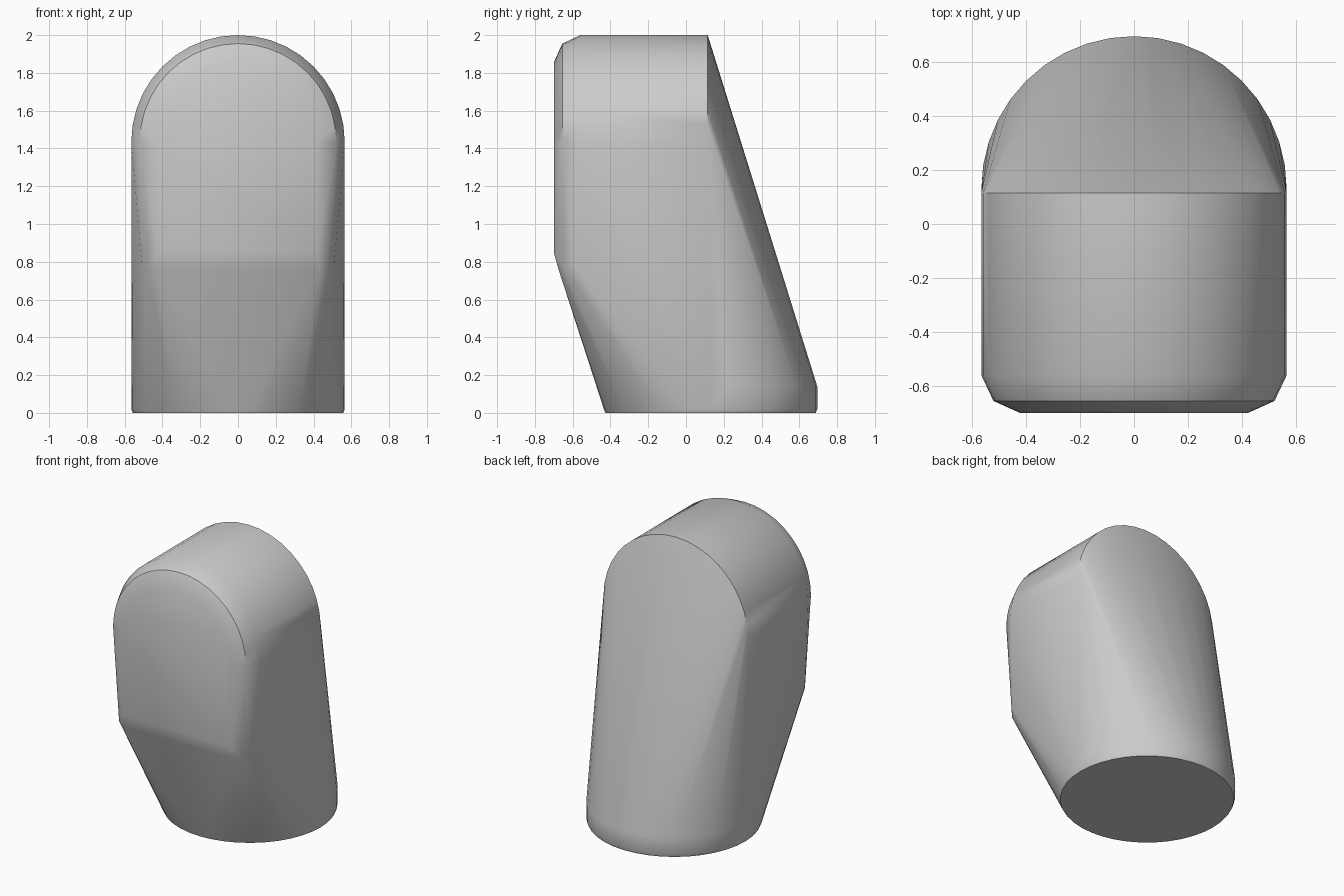
import bpy, bmesh, math

cube = bpy.data.objects.get("Cube")
if cube:
    bpy.data.objects.remove(cube, do_unlink=True)

RADIUS = 0.565      # shared by the arch and the foot
ARCH_Z = 1.435      # height where the arch starts to curve
FOOT_Y = 0.13       # centre of the round foot


def arch(y, inset, segments=20):
    """Half circle standing upright at depth y."""
    r = RADIUS - inset
    return [(r * math.cos(math.pi * i / segments), y,
             ARCH_Z + r * math.sin(math.pi * i / segments))
            for i in range(segments + 1)]


def foot_ring(z, r, segments=40):
    """Horizontal ring of the foot."""
    return [(r * math.cos(math.tau * i / segments),
             FOOT_Y + r * math.sin(math.tau * i / segments), z)
            for i in range(segments)]


def pair(x, y, z):
    return [(-x, y, z), (x, y, z)]


# Flat front panel with a rounded rim, narrowing towards its lower corners
points = arch(-0.7, 0.145) + arch(-0.655, 0.045) + arch(-0.56, 0)
points += pair(0.42, -0.7, 0.85) + pair(0.43, -0.675, 0.76)
points += pair(0.48, -0.645, 0.77) + pair(0.51, -0.6, 0.8)
# Sharp back edge of the arch
points += arch(0.115, 0)
# Round foot with a slightly eased bottom edge
points += foot_ring(0, 0.557) + foot_ring(0.02, RADIUS) + foot_ring(0.14, RADIUS)

# Skin wrapped tightly around the arch and the foot
bm = bmesh.new()
for p in points:
    bm.verts.new(p)
hull = bmesh.ops.convex_hull(bm, input=bm.verts[:])
loose = {g for g in hull["geom_interior"] + hull["geom_unused"]
         if isinstance(g, bmesh.types.BMVert)}
bmesh.ops.delete(bm, geom=list(loose), context="VERTS")
bmesh.ops.dissolve_limit(bm, angle_limit=math.radians(0.5),
                         verts=bm.verts[:], edges=bm.edges[:])
bmesh.ops.recalc_face_normals(bm, faces=bm.faces[:])
mesh = bpy.data.meshes.new("slanted_arch_body")
bm.to_mesh(mesh)
bm.free()

body = bpy.data.objects.new("slanted_arch_body", mesh)
bpy.context.collection.objects.link(body)

# Plain grey
grey = bpy.data.materials.new("light_grey")
grey.use_nodes = True
colour = (0.6, 0.6, 0.6, 1)
grey.diffuse_color = colour
grey.node_tree.nodes["Principled BSDF"].inputs["Base Color"].default_value = colour
mesh.materials.append(grey)

# Smooth the curves, keep the sharp edges
bpy.ops.object.select_all(action="DESELECT")
body.select_set(True)
bpy.context.view_layer.objects.active = body
bpy.ops.object.shade_smooth_by_angle(angle=math.radians(35))
